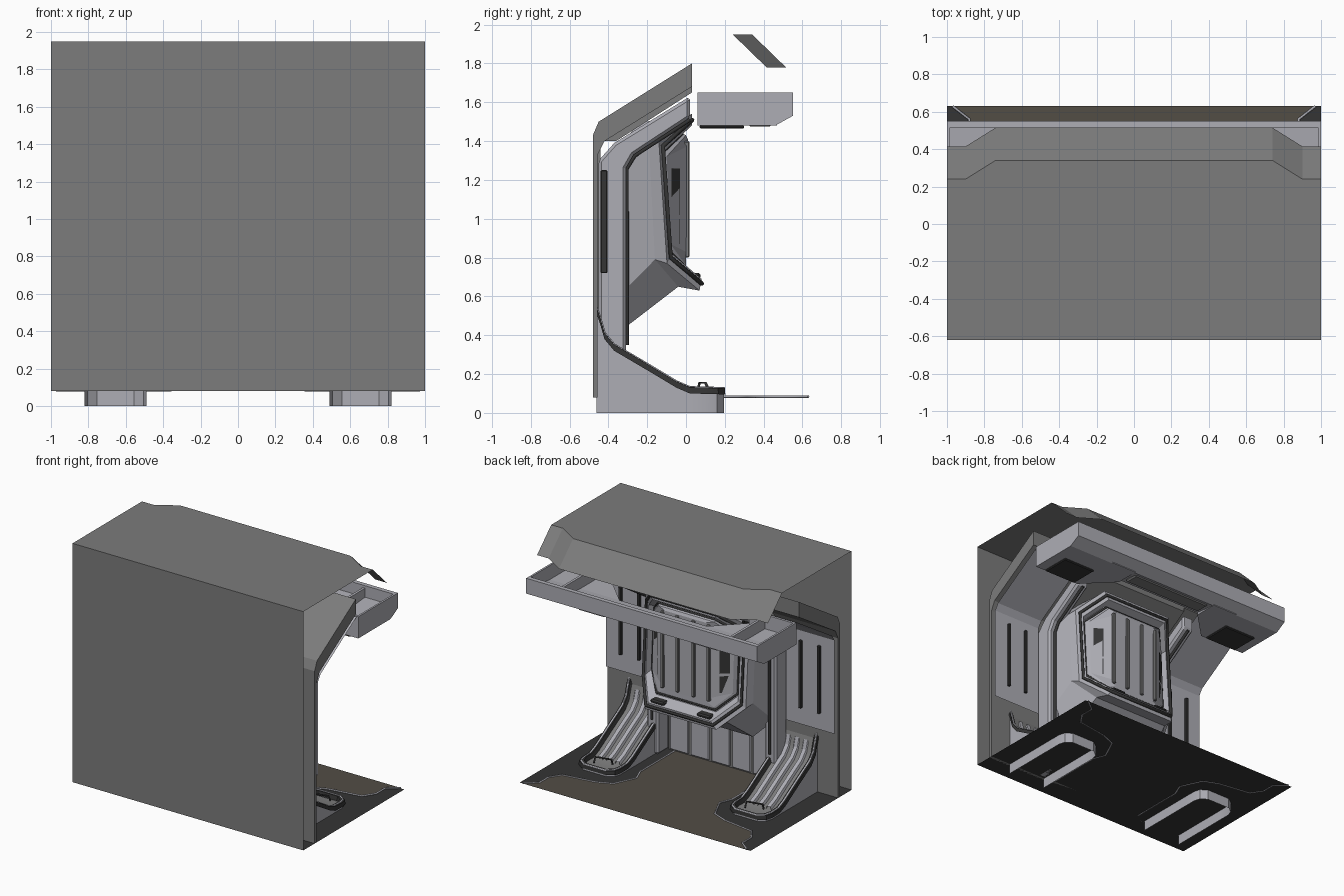
import bpy, bmesh, math
from mathutils import Vector

if "Cube" in bpy.data.objects:
    bpy.data.objects.remove(bpy.data.objects["Cube"])

def mat(name, r, g, b):
    m = bpy.data.materials.new(name)
    m.diffuse_color = (r, g, b, 1)
    m.use_nodes = True
    m.node_tree.nodes["Principled BSDF"].inputs["Base Color"].default_value = m.diffuse_color
    return m

LIGHT = mat("light_panel", .42, .42, .46)
MID = mat("mid_grey", .2, .2, .2)
DARK = mat("dark_trim", .035, .035, .035)
CARPET = mat("carpet", .085, .075, .06)

def finish(bm, name, m, smooth=0, bevel=0, recalc=True):
    if recalc:
        bmesh.ops.recalc_face_normals(bm, faces=bm.faces[:])
    me = bpy.data.meshes.new(name)
    bm.to_mesh(me)
    bm.free()
    ob = bpy.data.objects.new(name, me)
    bpy.context.collection.objects.link(ob)
    me.materials.append(m)
    if bevel:
        b = ob.modifiers.new("bevel", 'BEVEL')
        b.width, b.segments = bevel, 1
    if smooth:
        bpy.context.view_layer.objects.active = ob
        ob.select_set(True)
        bpy.ops.object.shade_smooth_by_angle(angle=math.radians(smooth))
        ob.select_set(False)
    return ob

def loft(name, rows, m, closed=False, cap=False, smooth=0, recalc=True):
    bm = bmesh.new()
    vs = [[bm.verts.new(p) for p in r] for r in rows]
    n = len(vs[0])
    for a, b in zip(vs, vs[1:]):
        for i in range(n if closed else n - 1):
            j = (i + 1) % n
            bm.faces.new((a[i], a[j], b[j], b[i]))
    if cap:
        bm.faces.new(vs[-1])
    return finish(bm, name, m, smooth, recalc=recalc)

def prism(name, profile, x0, x1, m, bevel=0):
    """Closed (y, z) profile extruded along x."""
    bm = bmesh.new()
    f = bm.faces.new([bm.verts.new((x0, y, z)) for y, z in profile])
    ext = bmesh.ops.extrude_face_region(bm, geom=[f])
    bmesh.ops.translate(bm, vec=(x1 - x0, 0, 0),
                        verts=[v for v in ext['geom'] if isinstance(v, bmesh.types.BMVert)])
    return finish(bm, name, m, bevel=bevel)

def box(name, lo, hi, m, bevel=0):
    return prism(name, [(lo[1], lo[2]), (hi[1], lo[2]), (hi[1], hi[2]), (lo[1], hi[2])], lo[0], hi[0], m, bevel)

def pipe(name, pts, r, m, cyclic=False):
    cu = bpy.data.curves.new(name, 'CURVE')
    cu.dimensions = '3D'
    cu.bevel_depth, cu.bevel_resolution = r, 1
    s = cu.splines.new('POLY')
    s.points.add(len(pts) - 1)
    for p, q in zip(s.points, pts):
        p.co = (*q, 1)
    s.use_cyclic_u = cyclic
    cu.materials.append(m)
    ob = bpy.data.objects.new(name, cu)
    bpy.context.collection.objects.link(ob)

def sheet(name, path, x0, x1, m, steps):
    """Bent panel following a (y, z) path, with repeated inset and depth steps."""
    bm = bmesh.new()
    a = [bm.verts.new((x0, y, z)) for y, z in path]
    b = [bm.verts.new((x1, y, z)) for y, z in path]
    for i in range(len(path) - 1):
        bm.faces.new((a[i], b[i], b[i + 1], a[i + 1]))
    bm.normal_update()
    if bm.faces[:][0].normal.y < 0:
        bmesh.ops.reverse_faces(bm, faces=bm.faces[:])
    faces = bm.faces[:]
    for t, d in steps:
        bmesh.ops.inset_region(bm, faces=faces, thickness=t, depth=d, use_even_offset=True)
    return finish(bm, name, m, recalc=False)

# outer shell: front wall and roof with folded rear lip
loft("front_wall", [[(-1, -.62, .08), (1, -.62, .08)], [(-1, -.62, 1.95), (1, -.62, 1.95)]], MID, recalc=False)
xs = [-1, -.9, -.74, .74, .9, 1]
fold = [.24, .24, .34, .34, .24, .24]
loft("roof", [[(x, -.62, 1.95) for x in xs], [(x, y, 1.95) for x, y in zip(xs, fold)],
              [(x, y + .175, 1.78) for x, y in zip(xs, fold)]], MID, recalc=False)

# floor with carpet and trim
loft("floor", [[(-1, -.62, .08), (1, -.62, .08)], [(-1, .63, .08), (1, .63, .08)]], DARK, recalc=False)
half = [(.4, -.43), (.4, .0), (.36, .1), (.44, .27), (.56, .32), (.82, .36), (.88, .45), (.88, .56), (.97, .63)]
edge = [(x, y, .084) for x, y in half]
mirror = [(-x, y, z) for x, y, z in edge]
loft("carpet", [mirror, edge], CARPET)
for e in (edge, mirror):
    pipe("carpet_trim", e, .007, LIGHT)

# centre of the rear-facing wall
prism("centre_header", [(-.45, 1.5), (.03, 1.8), (.03, 1.65), (-.36, 1.4), (-.45, 1.4)], -.46, .46, MID)
box("centre_back_wall", (-.46, -.47, .08), (.46, -.44, 1.45), MID)
for i in range(5):
    x = -.36 + i * .18
    box("lower_wall_panel", (x - .08, -.44, .09), (x + .08, -.425, .6), LIGHT, .006)

# mirrored side walls, bent panels and pillars
wall = [(-.48, .08), (-.48, 1.43), (-.45, 1.5), (.03, 1.8), (.03, 1.68), (-.42, 1.4), (-.455, 1.33), (-.455, .08)]
bend = [(-.45, .59), (-.45, 1.33), (-.41, 1.39), (.04, 1.67)]
pillar = [(-.45, .08), (-.31, .08), (-.31, 1.26), (-.27, 1.33), (.02, 1.52), (.02, 1.63), (-.37, 1.39), (-.45, 1.3)]
for s in (-1, 1):
    prism("side_wall", wall, s * .46, s * 1, MID)
    sheet("side_panel", bend, s * .57, s * .99, LIGHT,
          [(.002, .035), (.035, 0), (.012, -.03), (.03, 0), (.01, .02)])
    for x in (.7, .86):
        box("panel_slot", (s * x - .012, -.44, .72), (s * x + .012, -.405, 1.25), DARK, .004)
    prism("pillar", pillar, s * .46, s * .56, LIGHT, .015)
    ob = [(s * .51, -.305, .35), (s * .51, -.305, 1.26), (s * .51, -.265, 1.325), (s * .51, .02, 1.51)]
    pipe("pillar_seam", ob, .012, DARK)

# central bay: octagonal frame with projecting lower lip and bulged panels
def octo(hw, z0, z1, c, y, low, top):
    right = [(hw - c, y + low, z0), (hw, y + low * .2, z0 + c),
             (hw, y, z1 - c), (hw - c, y + top, z1)]
    return right + [(-x, yy, z) for x, yy, z in reversed(right)]

rings = [octo(.52, .45, 1.5, .15, -.36, .06, .12), octo(.47, .65, 1.52, .14, -.19, .15, .18),
         octo(.45, .63, 1.54, .14, -.14, .21, .17), octo(.40, .69, 1.48, .13, -.11, .19, .14),
         octo(.38, .73, 1.45, .12, -.16, .16, .12)]
loft("bay_frame", rings, LIGHT, closed=True)
loft("bay_panels", [rings[-1], octo(.35, .76, 1.43, .11, -.1, .1, .1), octo(.22, .79, 1.41, .04, 0, 0, .01)],
     LIGHT, closed=True, cap=True)
pipe("bay_gasket", octo(.425, .665, 1.51, .135, -.118, .2, .15), .012, DARK, True)
pipe("bay_inner_gasket", octo(.37, .745, 1.44, .115, -.14, .14, .12), .009, DARK, True)
for x in (-.2, -.07, .07, .2):
    box("bay_rib", (x - .014, -.01, .8), (x + .014, .018, 1.4), MID, .006)
for s in (-1, 1):
    box("lip_pad", (s * .2 - .06, .0, .69), (s * .2 + .06, .075, .72), DARK, .01)
    for z0, z1 in ((.87, 1.0), (1.02, 1.26)):
        loft("bay_side_slot", [[(s * .33, -.075, z0), (s * .27, -.03, z0)],
                               [(s * .33, -.075, z1), (s * .27, -.03, z1)]], DARK)

# pair of slide-shaped supports with U-shaped skirts
slope = [(-.46, .53), (-.44, .47), (-.42, .4), (-.37, .34), (-.2, .24), (-.05, .15), (.02, .12), (.2, .115)]
def height(y):
    for (a, za), (b, zb) in zip(slope, slope[1:]):
        if y <= b:
            return za + (zb - za) * (y - a) / (b - a)
    return slope[-1][1]

for s in (-1, 1):
    cx = s * .655
    leg = [(.165, y) for y, _ in slope[:-1]] + [(.165, .11), (.15, .16), (.1, .195)]
    plan = leg + [(-x, y) for x, y in reversed(leg)]
    loft("support_skirt", [[(cx + x, y, 0) for x, y in plan],
                           [(cx + x, y, height(y) - .005) for x, y in plan]], LIGHT, smooth=30)
    loft("support_rim", [[(cx + x * k, (y - .05 * (1 - k) / .4 * (y > .1)), height(y) + dz) for x, y in plan]
                         for k, dz in ((1.06, -.02), (1.04, .012), (.86, .015), (.8, -.02))], DARK, smooth=30)
    mid = [(y, z - .02) for y, z in slope[:-1]] + [(.16, .1)]
    loft("support_bed", [[(cx + x, y, z) for y, z in mid] for x in (-.14, .14)], MID, smooth=30)
    for x in (-.075, 0, .075):
        w = .022
        loft("support_rail", [[(cx + x + a, y, z + b) for y, z in mid[1:-1]]
                              for a, b in ((-w, 0), (-w * .7, .022), (w * .7, .022), (w, 0))], LIGHT)
    pipe("support_edge", [(cx + x * .95, y, height(y) + .012) for x, y in plan], .007, LIGHT)
    pipe("support_handle", [(cx - .06, .06, .115), (cx - .06, .07, .155), (cx + .06, .1, .155), (cx + .06, .12, .115)], .007, DARK)

# overhead bar: tray with a cut-out toward the bay
end = [(.06, 1.48), (.06, 1.65), (.55, 1.65), (.55, 1.53), (.46, 1.48)]
for s in (-1, 1):
    box("overhead_end_cap", (s * .985, .06, 1.53), (s * 1, .55, 1.65), LIGHT)
    prism("overhead_end_base", [(.06, 1.48), (.06, 1.54), (.55, 1.54), (.55, 1.53), (.46, 1.48)], s * .6, s * 1, LIGHT)
    box("overhead_back_strip", (s * .6, .06, 1.5), (s * 1, .08, 1.65), LIGHT)
    box("overhead_pad", (s * .64, .07, 1.465), (s * .92, .3, 1.482), DARK, .006)
    box("overhead_divider", (s * .72, .08, 1.52), (s * .74, .53, 1.63), LIGHT)
    # tapered gusset between the end and the long bar
    loft("overhead_gusset", [[(s * .6, .06, z), (s * .38, .28, z), (s * .38, .47, z), (s * .6, .47, z)]
                             for z in (1.48, 1.54)], LIGHT, closed=True, cap=True)
    loft("overhead_gusset_base", [[(s * .6, .06, 1.48), (s * .6, .47, 1.48)],
                                  [(s * .38, .28, 1.48), (s * .38, .47, 1.48)]], LIGHT)
prism("overhead_bar", [(.28, 1.5), (.28, 1.54), (.515, 1.56), (.515, 1.65), (.55, 1.65), (.55, 1.53), (.46, 1.48)],
      -1, 1, LIGHT)
box("overhead_lamp", (-.35, .32, 1.475), (.35, .44, 1.5), MID, .01)
